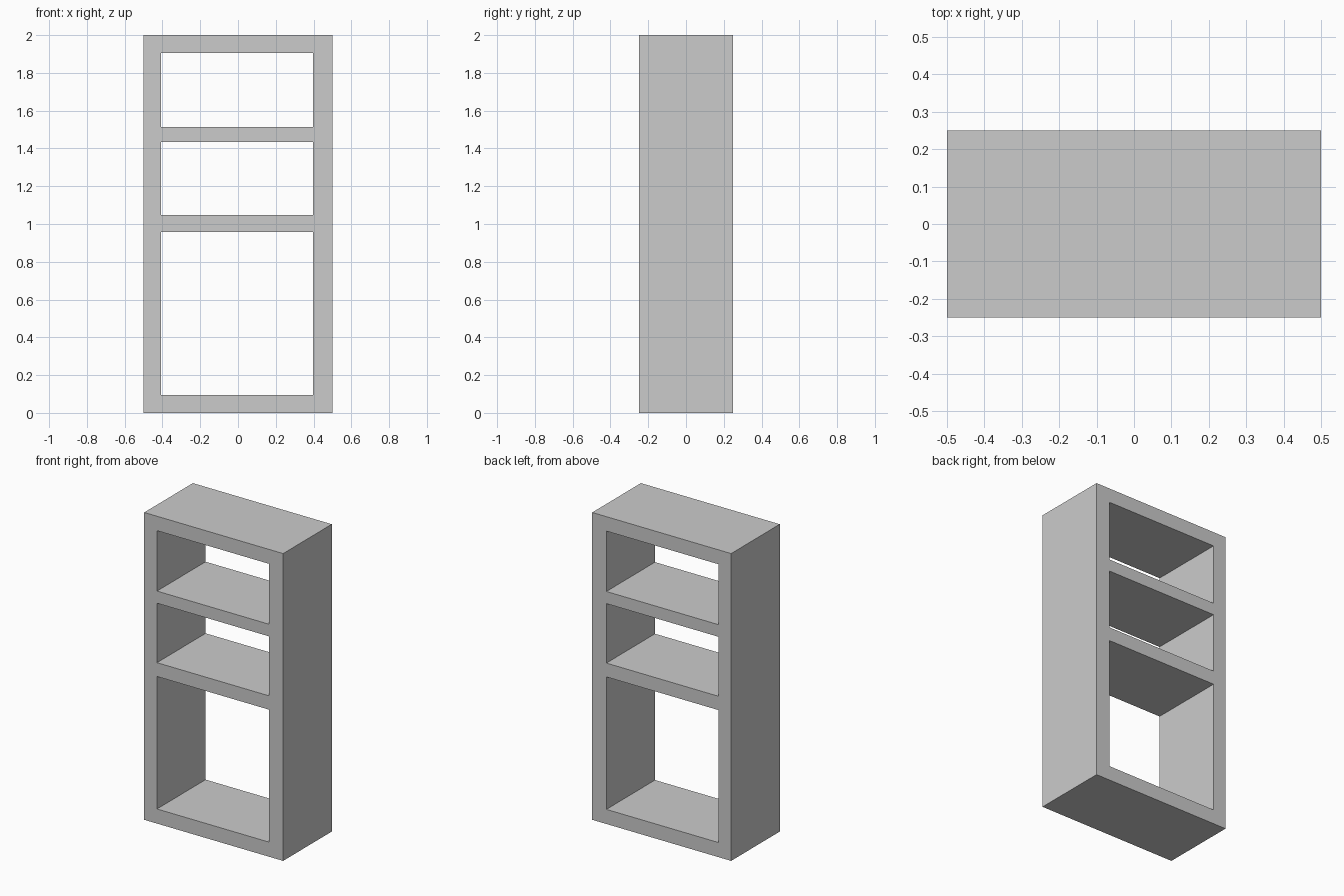
import bpy, bmesh

if "Cube" in bpy.data.objects:
    bpy.data.objects.remove(bpy.data.objects["Cube"])

# Grid lines of the front elevation; openings are the skipped cells
XS = [-0.5, -0.408, 0.398, 0.5]
ZS = [0.0, 0.095, 0.957, 1.047, 1.434, 1.513, 1.906, 2.0]
DEPTH = 0.5

bm = bmesh.new()
grid = [[bm.verts.new((x, -DEPTH / 2, z)) for z in ZS] for x in XS]

# Front face: uprights, top, bottom and two shelves
for i in range(len(XS) - 1):
    for k in range(len(ZS) - 1):
        if i == 1 and k % 2 == 1:
            continue  # open compartment
        bm.faces.new((grid[i][k], grid[i + 1][k],
                      grid[i + 1][k + 1], grid[i][k + 1]))

# Extrude the front through to the back as one closed solid
front = bm.faces[:]
extruded = bmesh.ops.extrude_face_region(bm, geom=front, use_keep_orig=True)
back = [v for v in extruded["geom"] if isinstance(v, bmesh.types.BMVert)]
bmesh.ops.translate(bm, verts=back, vec=(0, DEPTH, 0))
bmesh.ops.recalc_face_normals(bm, faces=bm.faces[:])

# Merge the coplanar cells into clean flat panels
bmesh.ops.dissolve_limit(bm, angle_limit=0.01, verts=bm.verts[:], edges=bm.edges[:])

mesh = bpy.data.meshes.new("shelf_frame")
bm.to_mesh(mesh)
bm.free()
shelf = bpy.data.objects.new("shelf_frame", mesh)
bpy.context.collection.objects.link(shelf)
